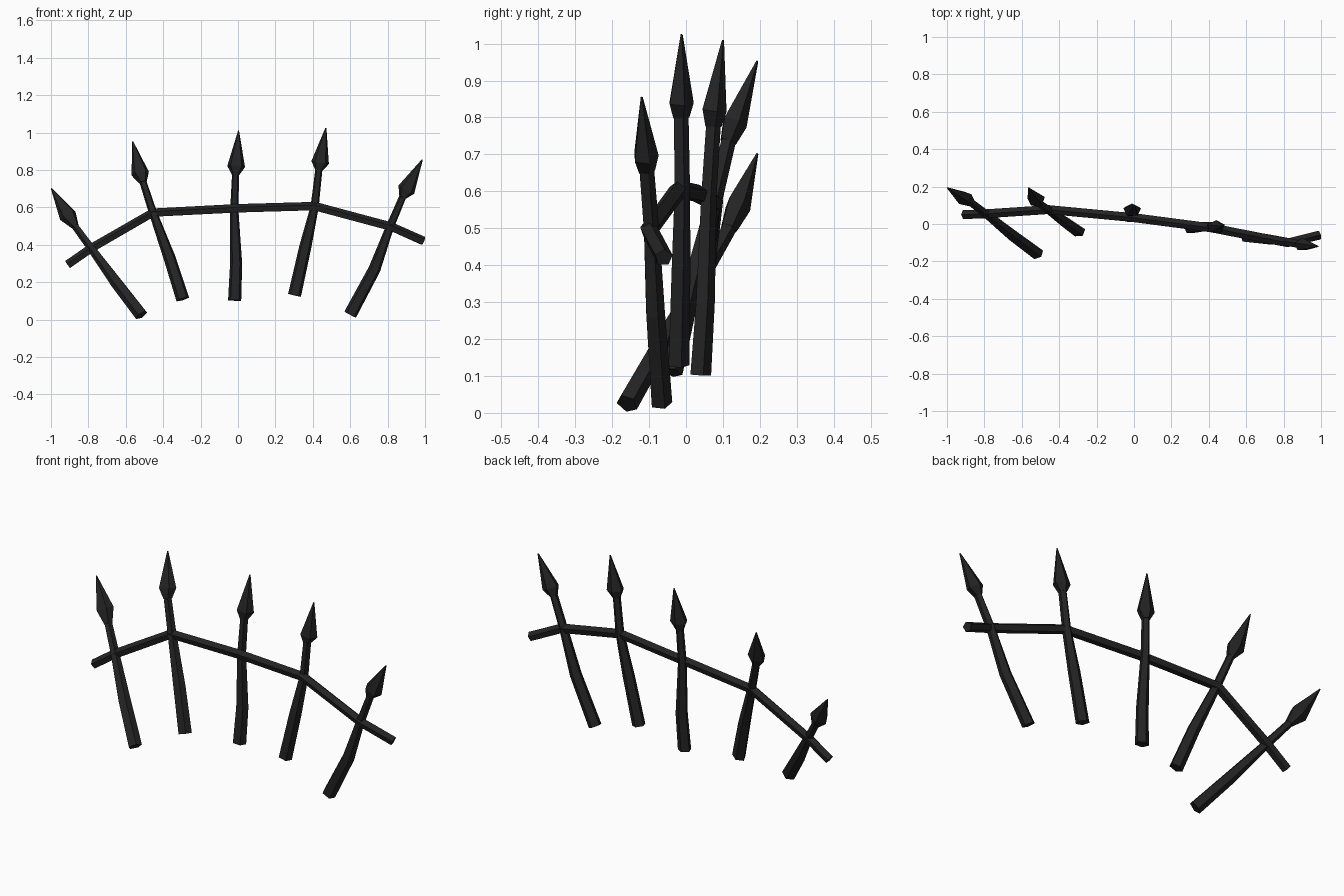
import bpy, bmesh, math
from mathutils import Vector

if "Cube" in bpy.data.objects:
    bpy.data.objects.remove(bpy.data.objects["Cube"])

mat = bpy.data.materials.new("dark_iron")
mat.diffuse_color = (0.017, 0.017, 0.017, 1)
mat.use_nodes = True
mat.node_tree.nodes["Principled BSDF"].inputs["Base Color"].default_value = mat.diffuse_color


def sweep(name, path, radii, side_hint, sides=5, turn=0.0):
    """Loft a low-poly section along a bent path; radii = (side, depth) per point."""
    pts = [Vector(p) for p in path]
    bm = bmesh.new()
    rings = []
    for i, p in enumerate(pts):
        t = (pts[min(i + 1, len(pts) - 1)] - pts[max(i - 1, 0)]).normalized()
        u = Vector(side_hint)
        u = (u - t * u.dot(t)).normalized()
        v = t.cross(u)
        a, b = radii[i]
        ring = []
        for k in range(sides):
            ang = turn + 2 * math.pi * k / sides
            ring.append(bm.verts.new(p + u * a * math.cos(ang) + v * b * math.sin(ang)))
        rings.append(ring)
    for r, s in zip(rings, rings[1:]):
        for k in range(sides):
            n = (k + 1) % sides
            bm.faces.new((r[k], r[n], s[n], s[k]))
    bm.faces.new(rings[0][::-1])
    bm.faces.new(rings[-1])
    bmesh.ops.recalc_face_normals(bm, faces=bm.faces)
    me = bpy.data.meshes.new(name)
    bm.to_mesh(me)
    bm.free()
    me.materials.append(mat)
    ob = bpy.data.objects.new(name, me)
    bpy.context.collection.objects.link(ob)
    return ob


# Each spike: base, bend, rail crossing, neck, head shoulder, tip
spikes = [
    [(-.515, -.16, .025), (-.65, -.06, .20), (-.785, .05, .385),
     (-.87, .115, .50), (-.91, .14, .56), (-.998, .193, .702)],
    [(-.295, -.04, .11), (-.365, .01, .33), (-.455, .075, .575),
     (-.507, .113, .735), (-.523, .13, .785), (-.563, .193, .953)],
    [(-.018, .037, .103), (-.01, .05, .30), (-.02, .06, .59),
     (-.013, .072, .775), (-.01, .074, .82), (.003, .10, 1.01)],
    [(.302, -.022, .13), (.36, -.016, .39), (.41, -.012, .605),
     (.432, -.015, .80), (.439, -.015, .84), (.47, -.012, 1.025)],
    [(.60, -.068, .027), (.73, -.085, .27), (.81, -.095, .49),
     (.88, -.108, .655), (.90, -.11, .695), (.985, -.12, .855)],
]
shaft_r = [(.037, .031), (.034, .028), (.023, .023), (.020, .022)]
head_r = [(.021, .024), (.050, .036), (.003, .003)]
for i, p in enumerate(spikes, 1):
    sweep(f"fence_post_{i}", p[:4], shaft_r, (1, 0, 0), turn=math.pi / 2)
    sweep(f"spear_head_{i}", p[3:], head_r, (1, 0, 0), turn=math.pi / 2)

# Bent cross rail joining the posts
rail = [(-.91, .05, .293), (-.785, .055, .38), (-.455, .077, .57), (-.01, .035, .593),
        (.41, -.02, .605), (.82, -.10, .495), (.99, -.06, .42)]
sweep("cross_rail", rail, [(.025, .025)] * len(rail), (0, 0, 1))
